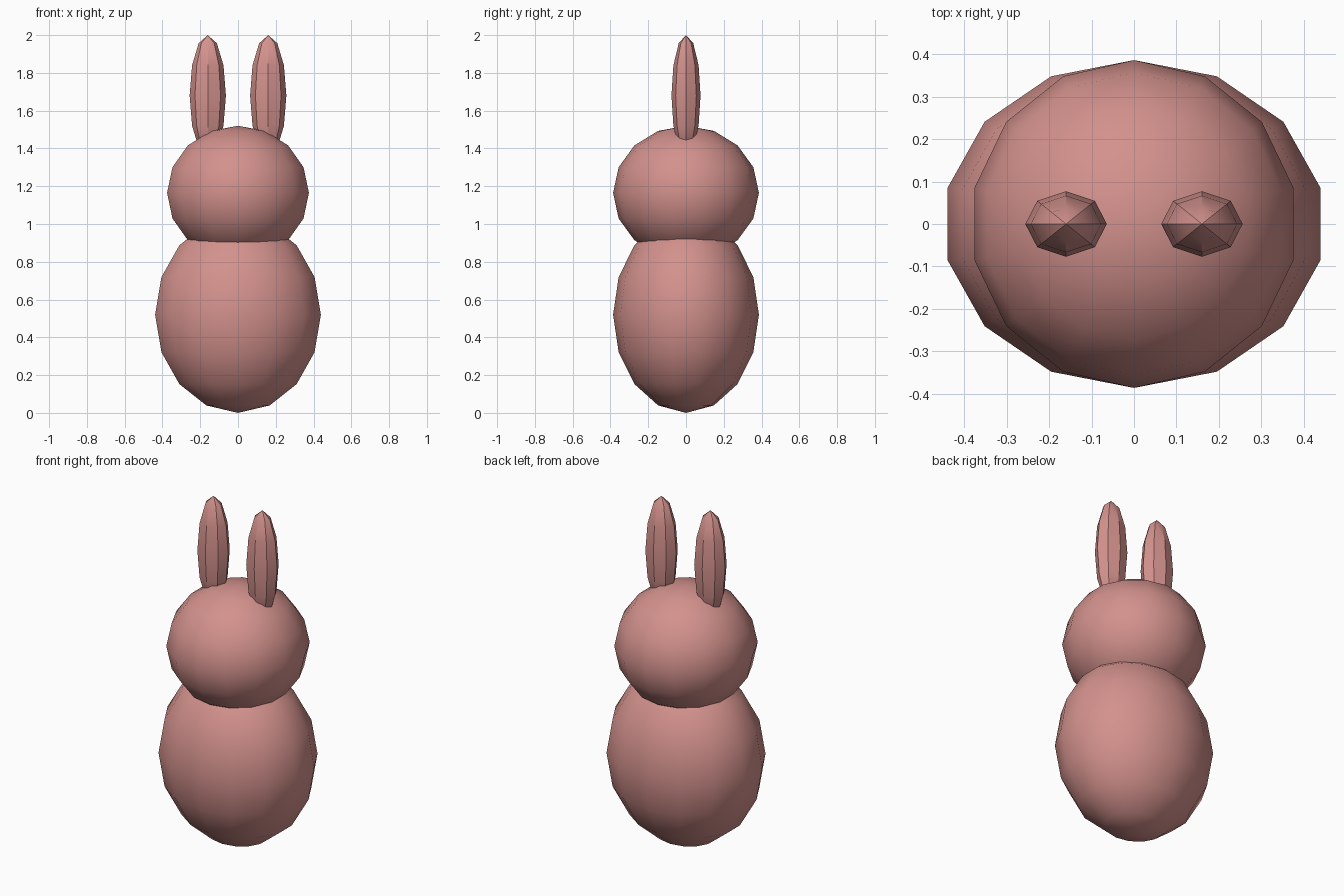
import bpy
import math

cube = bpy.data.objects.get("Cube")
if cube:
    bpy.data.objects.remove(cube, do_unlink=True)

# Single dusty pink material
pink = bpy.data.materials.new("dusty_pink")
pink.use_nodes = True
colour = (0.65, 0.285, 0.265, 1.0)
pink.diffuse_color = colour
bsdf = next(n for n in pink.node_tree.nodes if n.type == 'BSDF_PRINCIPLED')
bsdf.inputs["Base Color"].default_value = colour


def ellipsoid(name, centre, radii, segments, rings):
    """Low-poly ellipsoid, smooth except across steep edges."""
    bpy.ops.mesh.primitive_uv_sphere_add(segments=segments, ring_count=rings, radius=1, location=centre)
    ob = bpy.context.object
    ob.name = ob.data.name = name
    ob.scale = radii
    bpy.ops.object.transform_apply(location=False, rotation=False, scale=True)
    bpy.ops.object.shade_smooth_by_angle(angle=math.radians(30))
    ob.data.materials.append(pink)
    return ob


# Body and head
ellipsoid("body", (0, 0, 0.52), (0.45, 0.386, 0.52), 14, 8)
ellipsoid("head", (0, 0, 1.165), (0.385, 0.386, 0.355), 14, 8)

# Ears, one on each side
for side, x in (("left", 0.16), ("right", -0.16)):
    ellipsoid(side + "_ear", (x, 0, 1.68), (0.096, 0.077, 0.32), 8, 6)
